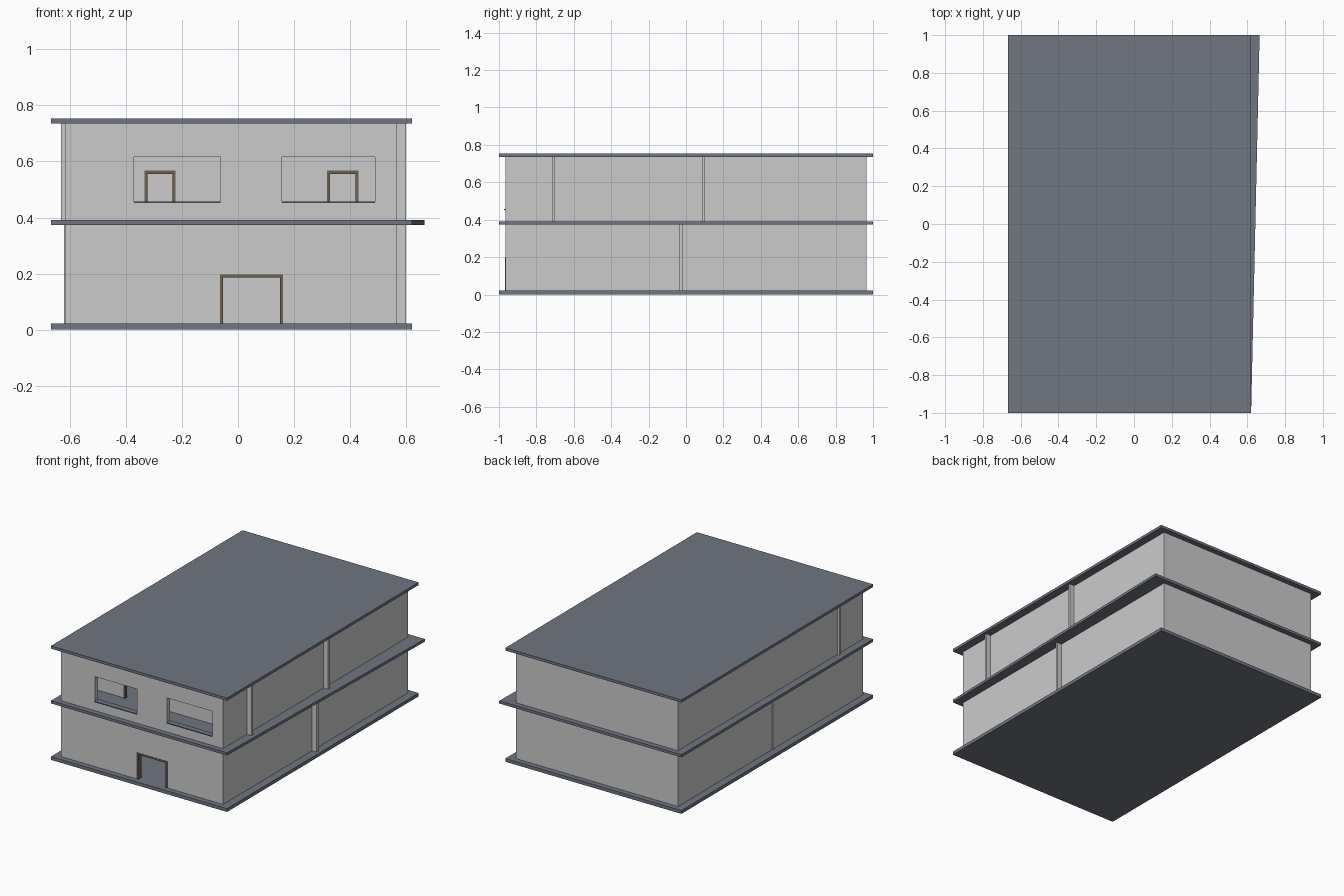
import bpy, bmesh
from mathutils import Vector

if "Cube" in bpy.data.objects:
    bpy.data.objects.remove(bpy.data.objects["Cube"])


def material(name, color):
    m = bpy.data.materials.new(name)
    m.diffuse_color = (*color, 1)
    m.use_nodes = True
    m.node_tree.nodes["Principled BSDF"].inputs["Base Color"].default_value = m.diffuse_color
    return m


SLATE = material("slate", (0.16, 0.18, 0.22))
BROWN = material("brown_wood", (0.15, 0.12, 0.08))


def prism(name, outline, z0, z1, mat=None):
    """Extrude an xy outline from z0 to z1."""
    bm = bmesh.new()
    face = bm.faces.new([bm.verts.new((x, y, z0)) for x, y in outline])
    ext = bmesh.ops.extrude_face_region(bm, geom=[face])
    top = [v for v in ext["geom"] if isinstance(v, bmesh.types.BMVert)]
    bmesh.ops.translate(bm, verts=top, vec=Vector((0, 0, z1 - z0)))
    bmesh.ops.recalc_face_normals(bm, faces=bm.faces)
    me = bpy.data.meshes.new(name)
    bm.to_mesh(me)
    bm.free()
    ob = bpy.data.objects.new(name, me)
    bpy.context.collection.objects.link(ob)
    if mat:
        me.materials.append(mat)
    return ob


def box(name, x, y, z, mat=None):
    return prism(name, [(x[0], y[0]), (x[1], y[0]), (x[1], y[1]), (x[0], y[1])], *z, mat)


def cut(wall, x, z):
    """Cut a rectangular opening through a wall that faces the front."""
    cutter = box("cutter", x, (-2, 2), z)
    cutter.hide_render = True
    mod = wall.modifiers.new("opening", 'BOOLEAN')
    mod.object, mod.operation, mod.solver = cutter, 'DIFFERENCE', 'EXACT'
    bpy.context.view_layer.objects.active = wall
    bpy.ops.object.modifier_apply(modifier=mod.name)
    bpy.data.objects.remove(cutter)


def door_frame(name, x, y, z, w=0.011):
    """Two jambs and a head as a single U-shaped frame around an opening."""
    frame = box(name, x, y, z, BROWN)
    cut(frame, (x[0] + w, x[1] - w), (z[0] - 0.05, z[1] - w))


# Main dimensions
XL, XR, YW, T = -0.617, 0.567, 0.965, 0.03
LOW, HIGH = (0.022, 0.373), (0.391, 0.735)
EDGE_L, EDGE_R, EDGE_SKEW = -0.667, 0.62, 0.665

# Slabs: the middle one widens toward the back right
box("ground_slab", (EDGE_L, EDGE_R), (-1, 1), (0, LOW[0]), SLATE)
prism("middle_slab", [(EDGE_L, -1), (EDGE_R, -1), (EDGE_SKEW, 1), (EDGE_L, 1)],
      LOW[1], HIGH[0], SLATE)
box("roof_slab", (EDGE_L, EDGE_R), (-1, 1), (HIGH[1], 0.753), SLATE)

# Outer walls of both storeys
front = {}
for label, z in (("lower", LOW), ("upper", HIGH)):
    front[label] = box(label + "_front_wall", (XL, XR), (-YW, -YW + T), z)
    box(label + "_back_wall", (XL, XR), (YW - T, YW), z)
    box(label + "_left_wall", (XL, XL + T), (-YW + T, YW - T), z)
    box(label + "_right_wall", (XR - T, XR), (-YW + T, YW - T), z)

# Front entrance with its frame
door_x, door_z = (-0.065, 0.16), (LOW[0], 0.197)
cut(front["lower"], door_x, (0, door_z[1]))
door_frame("entrance_frame", door_x, (-YW - 0.003, -YW + T + 0.003), door_z)

# Windows with thin sills
for side, x in (("left", (-0.37, -0.062)), ("right", (0.157, 0.488))):
    cut(front["upper"], x, (0.453, 0.616))
    box(side + "_window_sill", x, (-YW - 0.008, -YW + T), (0.451, 0.457), SLATE)

# Cross walls whose ends stick out of the side walls
box("lower_cross_wall", (-0.621, 0.6), (-0.035, -0.019), LOW)
box("upper_rear_cross_wall", (XL + 0.01, 0.6), (0.085, 0.102), HIGH)
cross_y = (-0.717, -0.7)
cross = box("upper_front_cross_wall", (-0.632, 0.6), cross_y, HIGH)

# Inner doorways in the upper front cross wall
for side, x in (("left", (-0.333, -0.222)), ("right", (0.317, 0.43))):
    cut(cross, x, (0.3, 0.567))
    door_frame(side + "_inner_door_frame", x,
               (cross_y[0] - 0.003, cross_y[1] + 0.003), (HIGH[0], 0.567))
